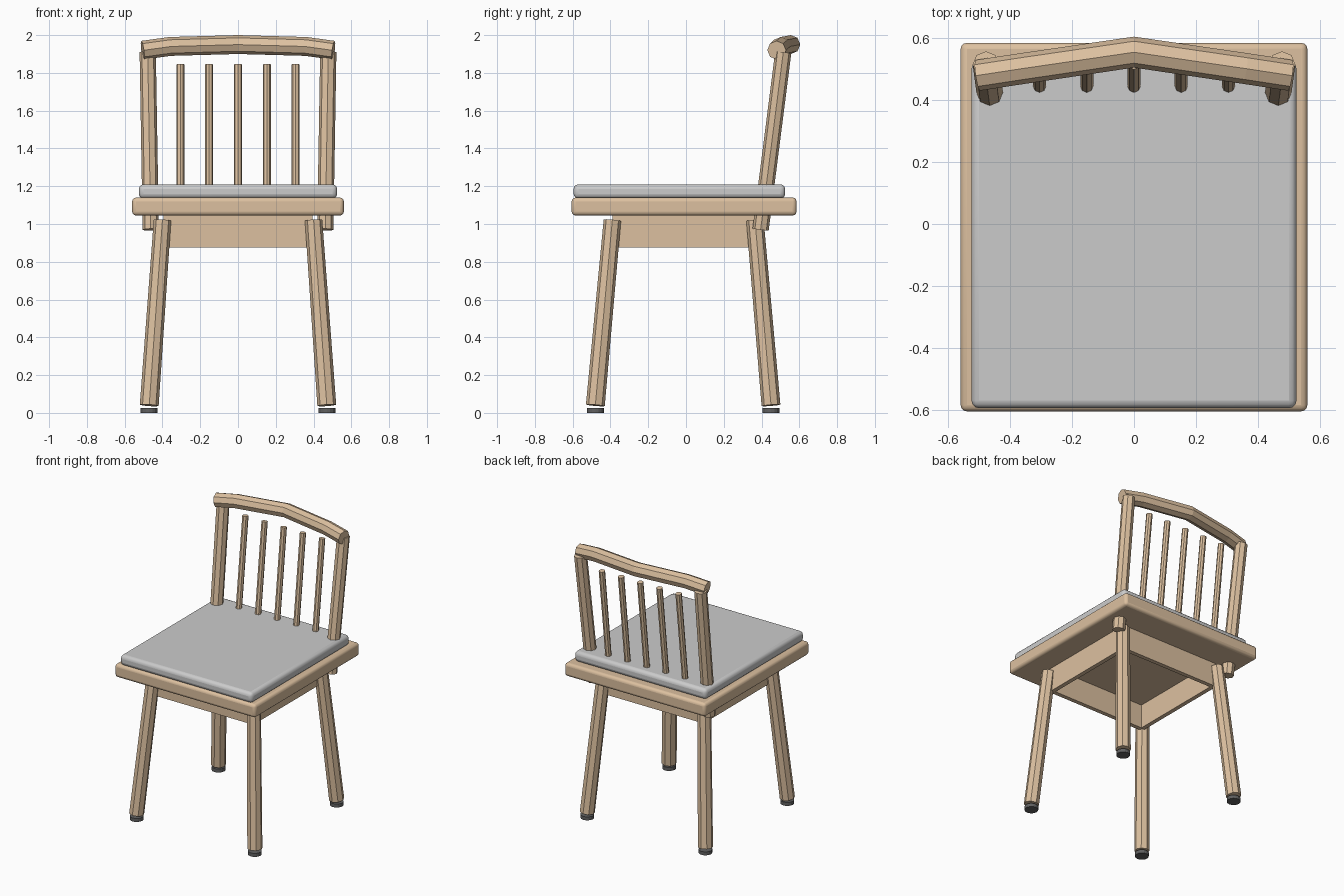
import bpy
from mathutils import Vector

if "Cube" in bpy.data.objects:
    bpy.data.objects.remove(bpy.data.objects["Cube"])


def material(name, rgb):
    m = bpy.data.materials.new(name)
    m.diffuse_color = (*rgb, 1)
    m.use_nodes = True
    m.node_tree.nodes["Principled BSDF"].inputs["Base Color"].default_value = m.diffuse_color
    return m


WOOD = material("wood", (0.72, 0.53, 0.35))
FABRIC = material("fabric", (0.84, 0.83, 0.81))
RUBBER = material("rubber", (0.12, 0.12, 0.12))


def box(name, lo, hi, mat, bevel=0):
    lo, hi = Vector(lo), Vector(hi)
    bpy.ops.mesh.primitive_cube_add(size=1, location=(lo + hi) / 2)
    ob = bpy.context.object
    ob.name = name
    ob.scale = hi - lo
    bpy.ops.object.transform_apply(location=False, rotation=False, scale=True)
    ob.data.materials.append(mat)
    if bevel:
        mod = ob.modifiers.new("rounded_edges", 'BEVEL')
        mod.width = bevel
        mod.segments = 3
        bpy.ops.object.shade_smooth_by_angle()
    return ob


def rod(name, a, b, r1, r2, sides, mat):
    a, b = Vector(a), Vector(b)
    bpy.ops.mesh.primitive_cone_add(vertices=sides, radius1=r1, radius2=r2,
                                    depth=(b - a).length, location=(a + b) / 2)
    ob = bpy.context.object
    ob.name = name
    ob.rotation_euler = Vector((0, 0, 1)).rotation_difference(b - a).to_euler()
    ob.data.materials.append(mat)
    return ob


# Seat board and cushion
box("seat", (-0.56, -0.605, 1.045), (0.56, 0.585, 1.14), WOOD, 0.02)
box("cushion", (-0.525, -0.595, 1.135), (0.525, 0.525, 1.21), FABRIC, 0.025)

# Apron frame under the seat
T, Z0, Z1 = 0.03, 0.875, 1.05
X, YF, YB = 0.395, -0.39, 0.365
box("front_apron", (-X, YF, Z0), (X, YF + T, Z1), WOOD)
box("back_apron", (-X, YB - T, Z0), (X, YB, Z1), WOOD)
for side, s in (("left", -1), ("right", 1)):
    xs = sorted((s * X, s * (X - T)))
    box(side + "_apron", (xs[0], YF + T, Z0), (xs[1], YB - T, Z1), WOOD)

    # Splayed legs with foot pads
    for end, yb, yt in (("front", -0.48, -0.39), ("back", 0.45, 0.365)):
        rod(f"{end}_{side}_leg", (s * 0.47, yb, 0.04), (s * 0.4, yt, 1.02),
            0.05, 0.046, 8, WOOD)
        rod(f"{end}_{side}_foot", (s * 0.47, yb, 0), (s * 0.47, yb, 0.025),
            0.045, 0.045, 16, RUBBER)

    # Back posts
    rod(side + "_back_post", (s * 0.462, 0.395, 0.97), (s * 0.478, 0.515, 1.91),
        0.043, 0.043, 8, WOOD)

# Back spindles
for i in range(5):
    x = (i - 2) * 0.1525
    rod(f"spindle_{i + 1}", (x, 0.433, 1.1), (x, 0.52, 1.845),
        0.021, 0.021, 8, WOOD)

# Bent top rail
curve = bpy.data.curves.new("top_rail", 'CURVE')
curve.dimensions = '3D'
curve.bevel_depth = 0.05
curve.bevel_resolution = 2
curve.use_fill_caps = True
path = [(-0.505, 0.48, 1.92), (-0.36, 0.502, 1.94), (0, 0.555, 1.95),
        (0.36, 0.502, 1.94), (0.505, 0.48, 1.92)]
spline = curve.splines.new('POLY')
spline.points.add(len(path) - 1)
for p, co in zip(spline.points, path):
    p.co = (*co, 1)
spline.use_smooth = False
rail = bpy.data.objects.new("top_rail", curve)
bpy.context.collection.objects.link(rail)
curve.materials.append(WOOD)
bpy.ops.object.select_all(action='DESELECT')
rail.select_set(True)
bpy.context.view_layer.objects.active = rail
bpy.ops.object.convert(target='MESH')
